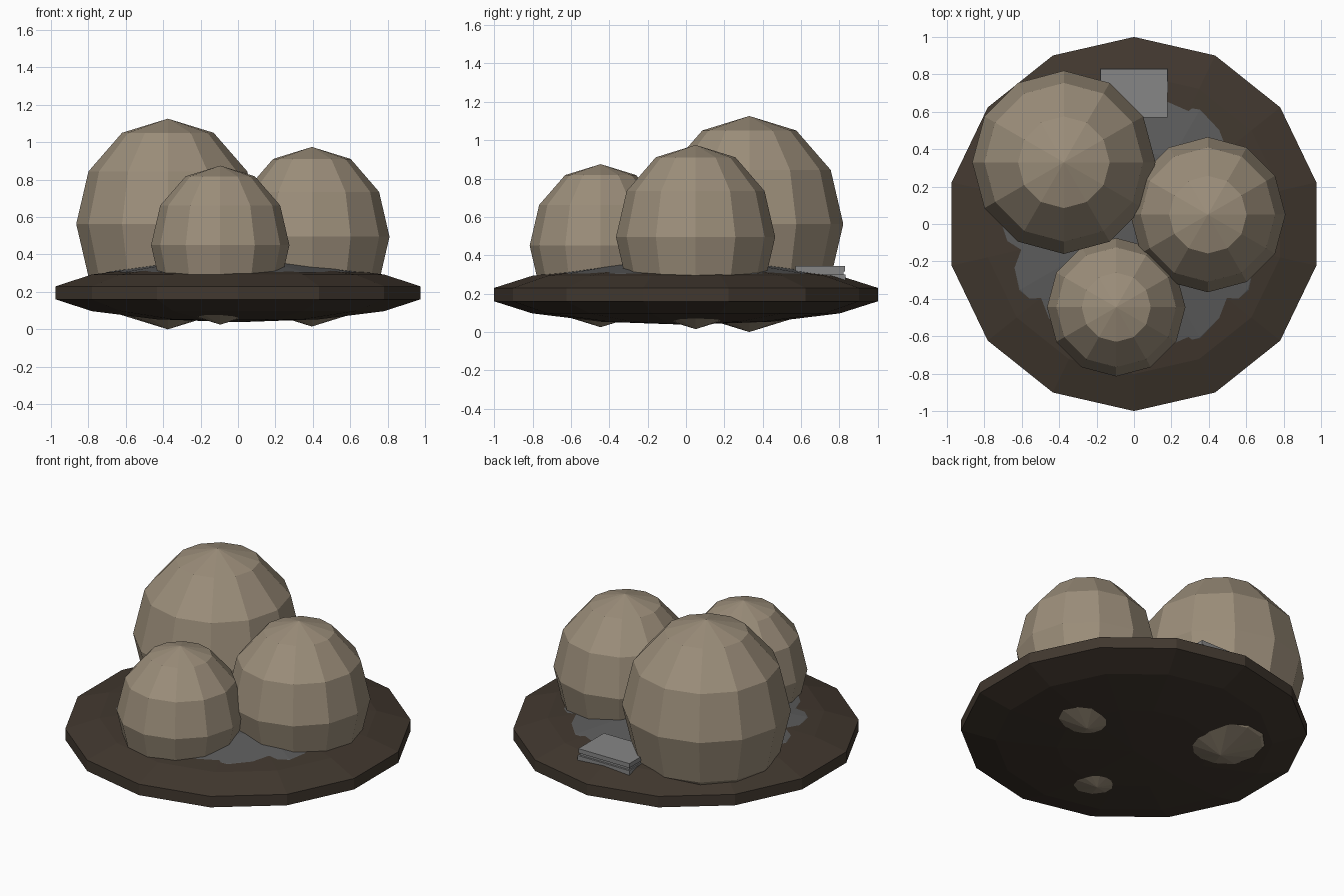
import bpy

default_cube = bpy.data.objects.get("Cube")
if default_cube:
    bpy.data.objects.remove(default_cube, do_unlink=True)


def material(name, rgb):
    mat = bpy.data.materials.new(name)
    mat.use_nodes = True
    colour = (*rgb, 1.0)
    mat.diffuse_color = colour
    mat.node_tree.nodes["Principled BSDF"].inputs["Base Color"].default_value = colour
    return mat


def finish(name, mat):
    obj = bpy.context.object
    obj.name = obj.data.name = name
    obj.data.materials.append(mat)
    return obj


def ellipsoid(name, mat, centre, radius, half_height, sides=12, rings=6):
    """Flat-shaded low-poly ellipsoid standing on its pole."""
    bpy.ops.mesh.primitive_uv_sphere_add(segments=sides, ring_count=rings, radius=1,
                                         location=centre)
    obj = finish(name, mat)
    obj.scale = (radius, radius, half_height)
    bpy.ops.object.transform_apply(location=False, rotation=False, scale=True)
    return obj


def block(name, mat, low, high):
    """Box spanning two opposite corners."""
    bpy.ops.mesh.primitive_cube_add(size=1, location=[(a + b) / 2 for a, b in zip(low, high)])
    obj = finish(name, mat)
    obj.scale = [b - a for a, b in zip(low, high)]
    bpy.ops.object.transform_apply(location=False, rotation=False, scale=True)
    return obj


tan = material("tan", (0.33, 0.27, 0.195))
dark_brown = material("dark brown", (0.053, 0.039, 0.028))
dark_grey = material("dark grey", (0.107, 0.107, 0.107))
light_grey = material("light grey", (0.24, 0.24, 0.24))

# Faceted saucer base; its odd ring count leaves an upright rim
ellipsoid("base_plate", dark_brown, (0, 0, 0.195), 1.0257, 0.157, sides=14, rings=7)

# Shallow paved mound showing between the domes
ellipsoid("paved_mound", dark_grey, (0, 0, 0.245), 0.81, 0.122)

# Three domes whose lower tips pass through the base
ellipsoid("large_dome", tan, (-0.375, 0.33, 0.563), 0.49, 0.563)
ellipsoid("medium_dome", tan, (0.395, 0.05, 0.495), 0.415, 0.48)
ellipsoid("small_dome", tan, (-0.095, -0.445, 0.45), 0.37, 0.425)

# Step at the back: body, cap slab and thin outer lip
block("step_body", light_grey, (-0.175, 0.575, 0.2), (0.175, 0.82, 0.32))
block("step_cap", light_grey, (-0.18, 0.57, 0.315), (0.18, 0.828, 0.343))
block("step_lip", light_grey, (-0.183, 0.57, 0.26), (0.183, 0.832, 0.3))
